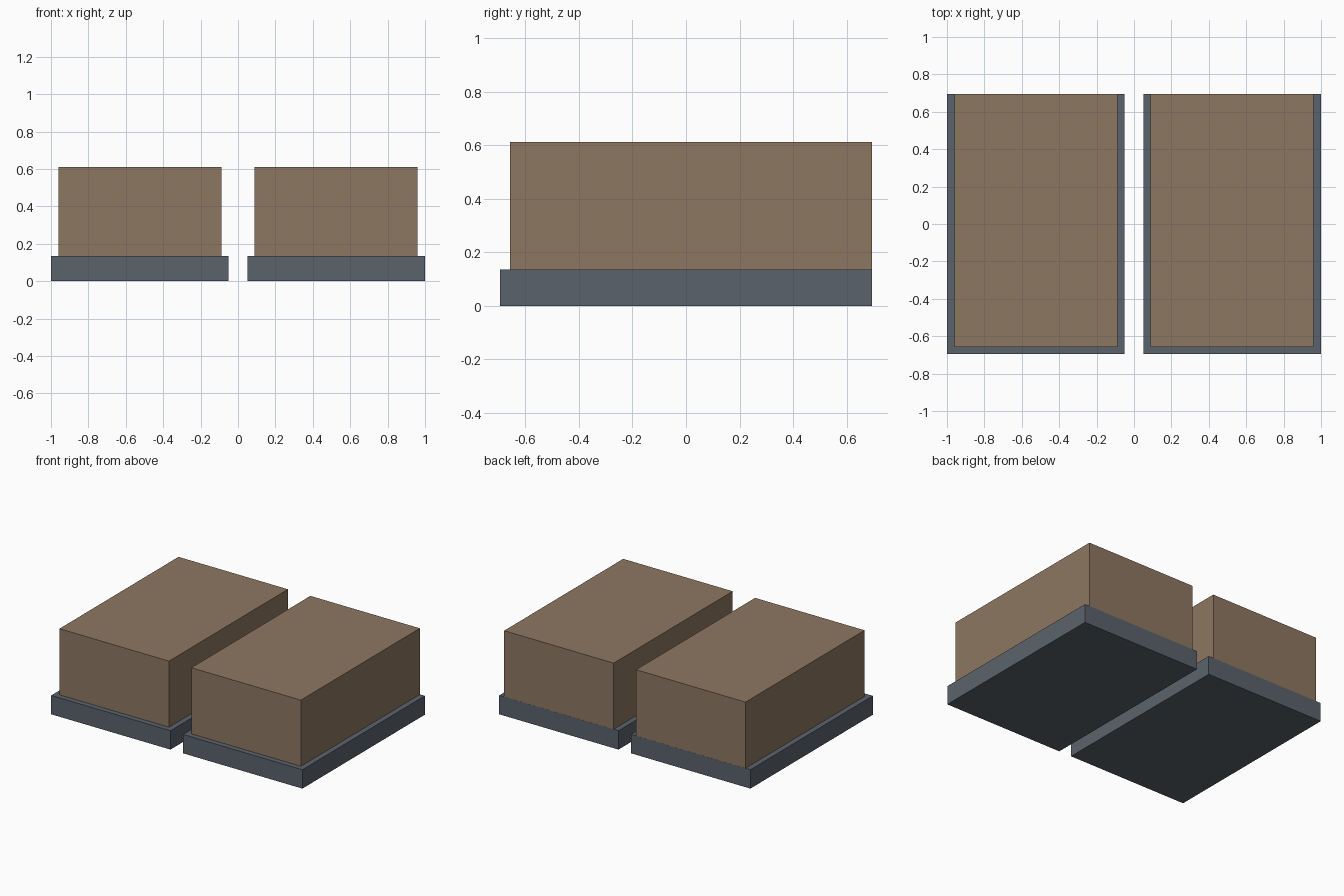
import bpy

if "Cube" in bpy.data.objects:
    bpy.data.objects.remove(bpy.data.objects["Cube"])


def material(name, rgb):
    m = bpy.data.materials.new(name)
    m.diffuse_color = (*rgb, 1.0)
    m.use_nodes = True
    m.node_tree.nodes["Principled BSDF"].inputs["Base Color"].default_value = m.diffuse_color
    return m


def box(name, lo, hi, mat):
    """Axis-aligned box between two corners."""
    bpy.ops.mesh.primitive_cube_add(
        size=1, location=[(a + b) / 2 for a, b in zip(lo, hi)])
    ob = bpy.context.object
    ob.name = name
    ob.scale = [b - a for a, b in zip(lo, hi)]
    bpy.ops.object.transform_apply(location=False, rotation=False, scale=True)
    ob.data.materials.append(mat)
    return ob


brown = material("warm brown", (0.27, 0.184, 0.122))
slate = material("slate grey", (0.102, 0.124, 0.146))

BACK = 0.696     # shared rear plane
OVERLAP = 0.03   # how far each block sinks into its plinth

# Two matching blocks on plinths, either side of a narrow gap
for side, cx in (("left", -0.525), ("right", 0.525)):
    box(f"{side}_plinth", (cx - 0.475, -0.696, 0),
        (cx + 0.475, BACK, 0.136), slate)
    # Block is flush at the rear, set in on the other three sides
    box(f"{side}_block", (cx - 0.436, -0.658, 0.136 - OVERLAP),
        (cx + 0.436, BACK - 0.0005, 0.612), brown)
